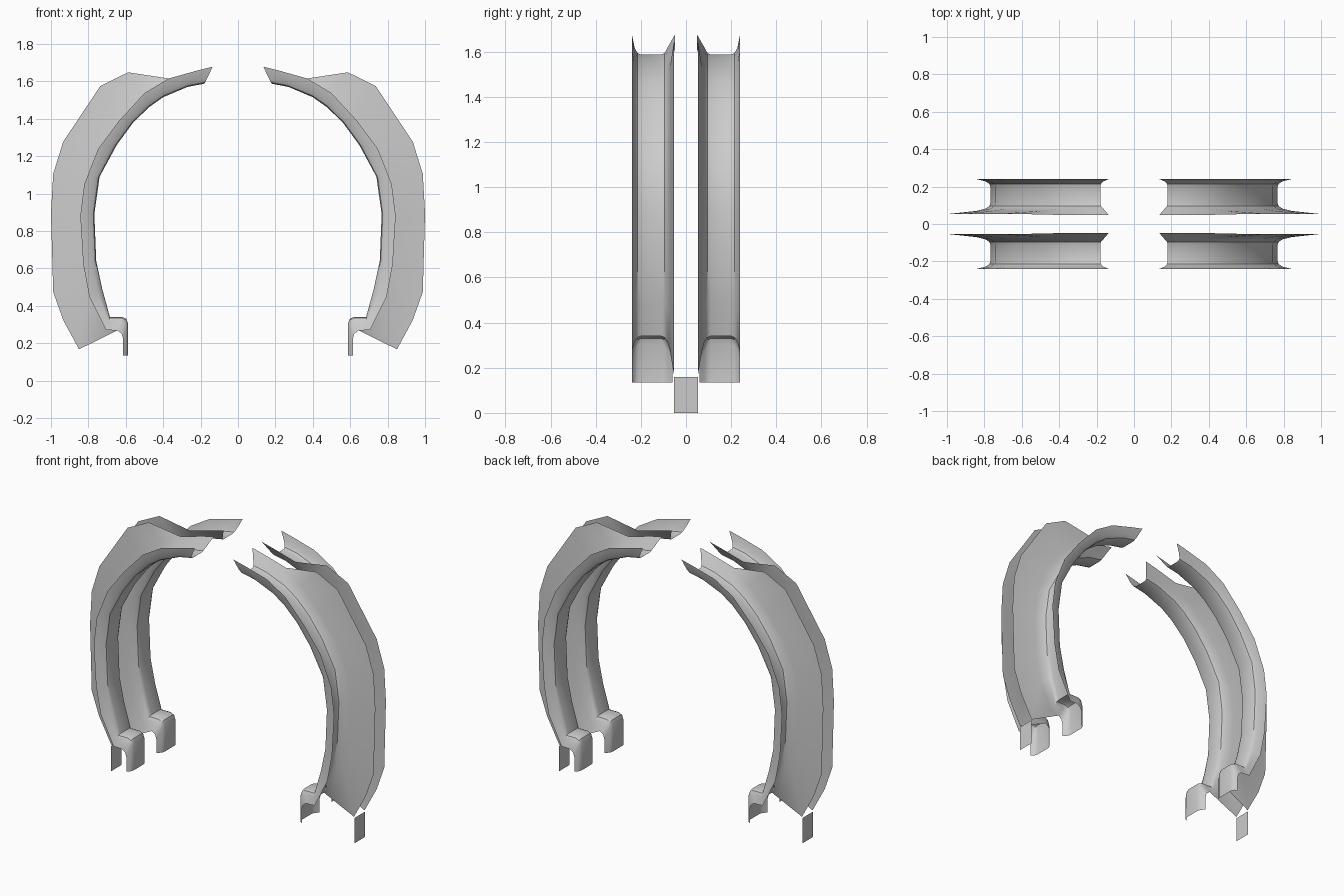
import bpy, bmesh

if "Cube" in bpy.data.objects:
    bpy.data.objects.remove(bpy.data.objects["Cube"])

# Stations along one rail: inner floor (x,z), channel lip (x,z), flange rim (x,z) or None
STATIONS = [
    ((0.18, 1.587), (0.135, 1.678), None),
    ((0.27, 1.570), (0.22, 1.657), None),
    ((0.40, 1.515), (0.37, 1.615), None),
    ((0.475, 1.462), (0.50, 1.537), (0.587, 1.648)),
    ((0.56, 1.380), (0.635, 1.39), (0.736, 1.575)),
    ((0.648, 1.260), (0.747, 1.24), (0.935, 1.276)),
    ((0.74, 1.090), (0.822, 1.05), (0.988, 1.105)),
    ((0.768, 0.890), (0.843, 0.88), (1.0, 0.896)),
    ((0.758, 0.640), (0.827, 0.62), (0.988, 0.474)),
    ((0.726, 0.490), (0.795, 0.45), (0.935, 0.324)),
    ((0.685, 0.340), (0.705, 0.27), (0.85, 0.167)),
    ((0.62, 0.340), (0.645, 0.268), None),
    ((0.597, 0.330), (0.622, 0.25), None),
    ((0.588, 0.305), (0.615, 0.225), None),
    ((0.588, 0.135), (0.615, 0.135), None),
]
# Channel cross-section: blend from floor (0) to lip (1), and y
SECTION = [(1, 0.24), (0.35, 0.228), (0.08, 0.215), (0, 0.200),
           (0, 0.110), (0.08, 0.095), (0.35, 0.082)]


def finish(name, bm, axes):
    bmesh.ops.remove_doubles(bm, verts=bm.verts, dist=0.0005)
    bmesh.ops.recalc_face_normals(bm, faces=bm.faces)
    me = bpy.data.meshes.new(name)
    bm.to_mesh(me)
    bm.free()
    ob = bpy.data.objects.new(name, me)
    bpy.context.collection.objects.link(ob)
    mod = ob.modifiers.new("mirror", 'MIRROR')
    mod.use_axis = axes
    mod.use_mirror_merge = False
    bpy.ops.object.select_all(action='DESELECT')
    ob.select_set(True)
    bpy.context.view_layer.objects.active = ob
    bpy.ops.object.shade_smooth_by_angle(angle=0.6)
    return ob


# Curved channel rails with the wide flange, mirrored to four
bm = bmesh.new()
rows = []
for i, (inn, lip, rim) in enumerate(STATIONS):
    row = []
    for t, y in SECTION:
        x, z = (a + (b - a) * t for a, b in zip(inn, lip))
        row.append(bm.verts.new((x, y, z)))
    end_y = 0.048 if i < 5 else 0.06
    row.append(bm.verts.new((lip[0], 0.07 if rim else end_y, lip[1])))
    edge, ey = (rim, 0.053) if rim else (lip, end_y)
    row.append(bm.verts.new((edge[0], ey, edge[1])))
    rows.append(row)
for a, b in zip(rows, rows[1:]):
    for j in range(len(a) - 1):
        bm.faces.new((a[j], a[j + 1], b[j + 1], b[j]))
finish("channel_rail", bm, (True, True, False))

# Small foot plates joining the flange tips
bm = bmesh.new()
bm.faces.new([bm.verts.new((0.853, y, z)) for y, z in
              ((-0.053, 0), (0.053, 0), (0.053, 0.16), (-0.053, 0.16))])
finish("foot_plate", bm, (True, False, False))
